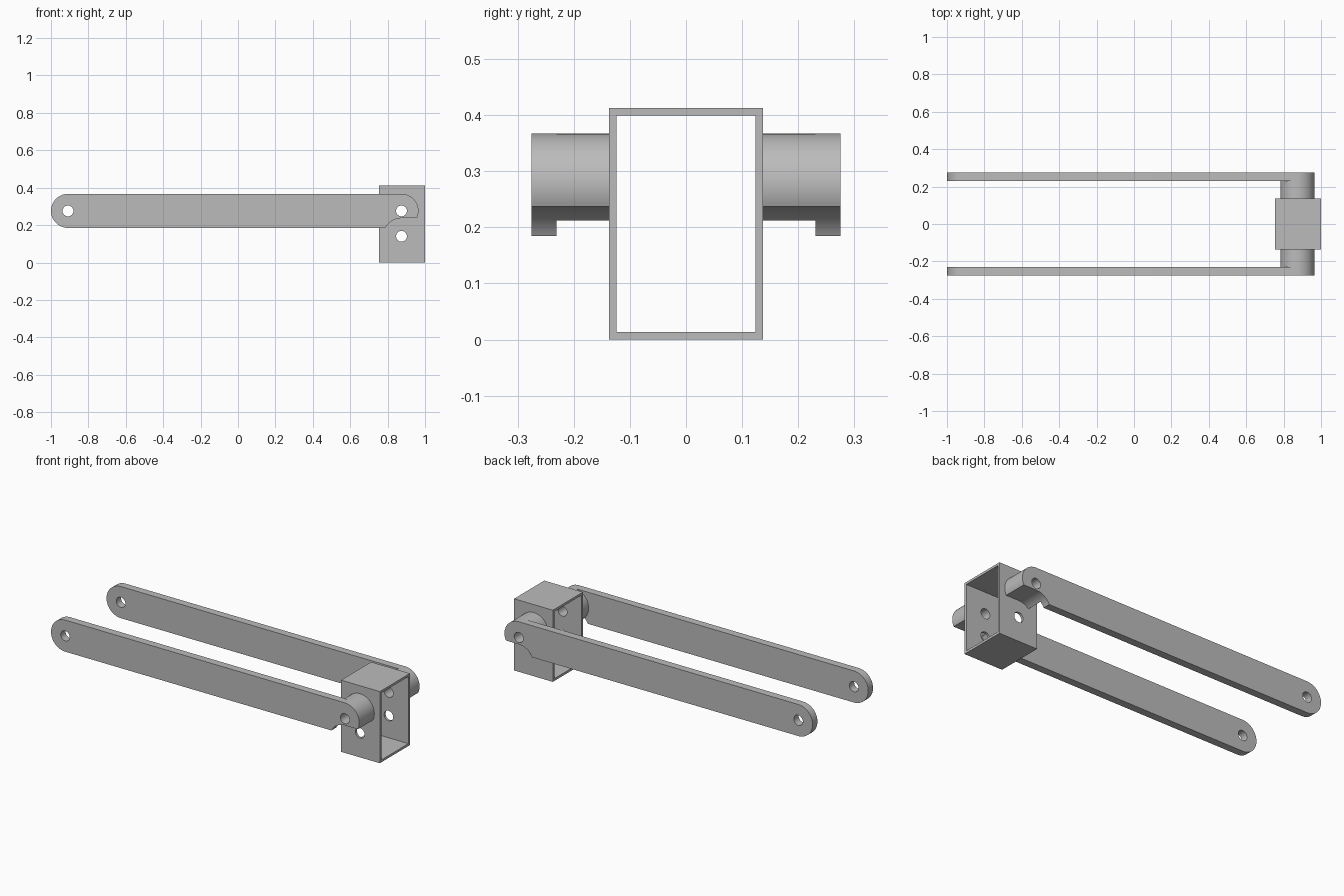
import bpy
import bmesh
from math import pi, cos, sin, asin, atan2, sqrt

cube = bpy.data.objects.get("Cube")
if cube:
    bpy.data.objects.remove(cube, do_unlink=True)

grey = bpy.data.materials.new("plain grey")
grey.use_nodes = True
grey.diffuse_color = (0.5, 0.5, 0.5, 1)
grey.node_tree.nodes["Principled BSDF"].inputs["Base Color"].default_value = (0.5, 0.5, 0.5, 1)

# Shared dimensions
PIVOT_X, PIVOT_Z = 0.874, 0.276    # upper pivot hole
LOWER_Z = 0.14                     # lower hole in the tube
FAR_X = -0.909                     # hole at the free end of the arms
R, HOLE_R, RELIEF_R = 0.091, 0.029, 0.097
TUBE_Y, TUBE_H, WALL = 0.137, 0.413, 0.0135
PLATE_IN, PLATE_OUT = 0.231, 0.275


def arc(cx, cz, r, start, end, steps=24):
    return [(cx + r * cos(start + (end - start) * i / steps),
             cz + r * sin(start + (end - start) * i / steps)) for i in range(steps + 1)]


def circle(cx, cz, r):
    return arc(cx, cz, r, 0, 2 * pi, 32)[:-1]


def rectangle(u0, u1, w0, w1):
    return [(u0, w0), (u1, w0), (u1, w1), (u0, w1)]


def prism(name, loops, axis, lo, hi):
    """Extrude a filled outline with holes along x or y."""
    bm = bmesh.new()
    edges = []
    for loop in loops:
        verts = [bm.verts.new((lo, u, w) if axis == "x" else (u, lo, w)) for u, w in loop]
        edges += [bm.edges.new((a, b)) for a, b in zip(verts, verts[1:] + verts[:1])]
    bmesh.ops.triangle_fill(bm, edges=edges, use_beauty=True)
    new = bmesh.ops.extrude_face_region(bm, geom=bm.faces[:], use_keep_orig=True)["geom"]
    shift = (hi - lo, 0, 0) if axis == "x" else (0, hi - lo, 0)
    bmesh.ops.translate(bm, vec=shift, verts=[g for g in new if isinstance(g, bmesh.types.BMVert)])
    bmesh.ops.recalc_face_normals(bm, faces=bm.faces[:])
    mesh = bpy.data.meshes.new(name)
    bm.to_mesh(mesh)
    bm.free()
    mesh.materials.append(grey)
    obj = bpy.data.objects.new(name, mesh)
    bpy.context.collection.objects.link(obj)
    return obj


def activate(obj):
    bpy.ops.object.select_all(action="DESELECT")
    obj.select_set(True)
    bpy.context.view_layer.objects.active = obj


pivot_hole = circle(PIVOT_X, PIVOT_Z, HOLE_R)
gap = PIVOT_Z - LOWER_Z
hook_angle = -asin((gap - RELIEF_R) / R)

# Arm outline: rounded ends with a curved relief under the pivot
relief_start = pi - asin((PIVOT_Z - R - LOWER_Z) / RELIEF_R)
arm_outline = (arc(FAR_X, PIVOT_Z, R, pi / 2, 3 * pi / 2)
               + arc(PIVOT_X, LOWER_Z, RELIEF_R, relief_start, pi / 2)
               + arc(PIVOT_X, PIVOT_Z, R, hook_angle, pi / 2))

# Boss outline: round barrel trimmed by the same relief
rise = (gap ** 2 + RELIEF_R ** 2 - R ** 2) / (2 * gap)
reach = sqrt(RELIEF_R ** 2 - rise ** 2)
boss_outline = (arc(PIVOT_X, LOWER_Z, RELIEF_R, atan2(rise, -reach), pi / 2)
                + arc(PIVOT_X, PIVOT_Z, R, hook_angle, atan2(rise - gap, -reach) + 2 * pi, 48)[:-1])

parts = []
for side, word in ((1, "back"), (-1, "front")):
    parts.append(prism(word + "_arm", [arm_outline, circle(FAR_X, PIVOT_Z, HOLE_R), pivot_hole],
                       "y", side * PLATE_IN, side * PLATE_OUT))
    parts.append(prism(word + "_boss", [boss_outline, pivot_hole],
                       "y", side * TUBE_Y, side * PLATE_IN))

# Rectangular tube, open along x
inner = TUBE_Y - WALL
tube = prism("square_tube", [rectangle(-TUBE_Y, TUBE_Y, 0, TUBE_H),
                             rectangle(-inner, inner, WALL, TUBE_H - WALL)], "x", 0.753, 1.0)
parts.append(tube)

# Two cross holes drilled through the tube walls
for z in (PIVOT_Z, LOWER_Z):
    drill = prism("drill", [circle(PIVOT_X, z, HOLE_R)], "y", -0.2, 0.2)
    drill.hide_render = True
    cut = tube.modifiers.new("drilled hole", "BOOLEAN")
    cut.operation, cut.solver, cut.object = "DIFFERENCE", "EXACT", drill
    activate(tube)
    bpy.ops.object.modifier_apply(modifier=cut.name)
    bpy.data.objects.remove(drill, do_unlink=True)

for part in parts:
    activate(part)
    bpy.ops.object.shade_smooth_by_angle()
